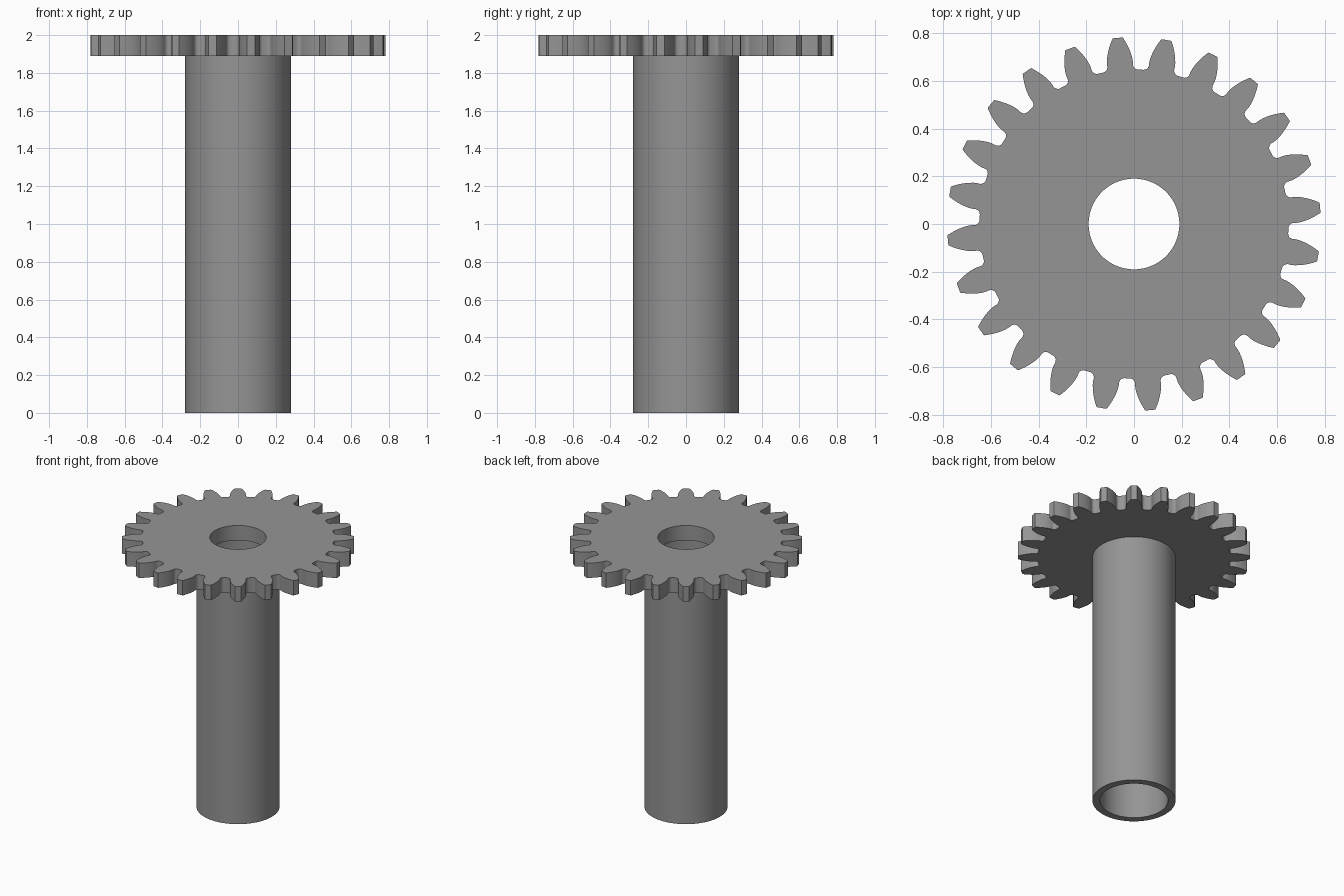
import bpy, bmesh
from math import pi, sin, cos, tan, acos, sqrt, radians

if "Cube" in bpy.data.objects:
    bpy.data.objects.remove(bpy.data.objects["Cube"])

TEETH, MODULE = 24, 0.0602
PITCH_R = MODULE * TEETH / 2
TIP_R, ROOT_R = PITCH_R + MODULE, PITCH_R - 1.25 * MODULE
BASE_R = PITCH_R * cos(radians(20))
PHASE = radians(5)
BORE_R, TUBE_R, TUBE_INNER_R = 0.19, 0.28, 0.229
PLATE_Z, TOP_Z = 1.89, 2.0

grey = bpy.data.materials.new("grey metal")
grey.diffuse_color = (0.3, 0.3, 0.3, 1)
grey.use_nodes = True
grey.node_tree.nodes["Principled BSDF"].inputs["Base Color"].default_value = grey.diffuse_color


def circle(radius, count):
    return [(radius * cos(2 * pi * i / count), radius * sin(2 * pi * i / count))
            for i in range(count)]


def involute(angle):
    return tan(angle) - angle


def half_angle(r):
    """Half the angular thickness of a tooth at radius r."""
    return pi / (2 * TEETH) + involute(radians(20)) - involute(acos(min(1, BASE_R / r)))


def half_tooth():
    """(radius, angle from tooth centre), from mid-gap up to the tip."""
    gap, fillet = pi / TEETH, 0.022
    base = half_angle(BASE_R)
    # fillet centre sits inside the gap, tangent to the flank and the root
    centre_r = ROOT_R + fillet
    centre_a = base + fillet / centre_r
    pts = [(ROOT_R, gap)]
    for i in range(6):
        t = pi / 2 * i / 5
        pts.append((centre_r - fillet * cos(t), centre_a - fillet * sin(t) / centre_r))
    for i in range(7):
        r = BASE_R + (TIP_R - BASE_R) * i / 6
        pts.append((r, half_angle(r)))
    return pts


def gear_outline():
    half = half_tooth()
    tooth = [(r, -a) for r, a in half] + [(TIP_R, 0)] + [(r, a) for r, a in half[:0:-1]]
    return [(r * cos(PHASE + a + 2 * pi * k / TEETH), r * sin(PHASE + a + 2 * pi * k / TEETH))
            for k in range(TEETH) for r, a in tooth]


def extruded(name, outlines, z0, z1):
    """Solid with the first outline outside and the others cut as holes."""
    curve = bpy.data.curves.new(name, 'CURVE')
    curve.dimensions, curve.fill_mode = '2D', 'BOTH'
    curve.extrude = (z1 - z0) / 2
    for pts in outlines:
        spline = curve.splines.new('POLY')
        spline.points.add(len(pts) - 1)
        for p, (x, y) in zip(spline.points, pts):
            p.co = (x, y, 0, 1)
        spline.use_cyclic_u = True
    obj = bpy.data.objects.new(name, curve)
    bpy.context.collection.objects.link(obj)
    bpy.ops.object.select_all(action='DESELECT')
    obj.select_set(True)
    bpy.context.view_layer.objects.active = obj
    bpy.ops.object.convert(target='MESH')
    obj = bpy.context.view_layer.objects.active
    obj.name = name
    # weld the caps to the walls and set the height
    bm = bmesh.new()
    bm.from_mesh(obj.data)
    bmesh.ops.remove_doubles(bm, verts=bm.verts, dist=1e-5)
    bmesh.ops.translate(bm, verts=bm.verts, vec=(0, 0, (z0 + z1) / 2))
    bmesh.ops.recalc_face_normals(bm, faces=bm.faces)
    bm.to_mesh(obj.data)
    bm.free()
    obj.data.materials.clear()
    obj.data.materials.append(grey)
    bpy.ops.object.shade_smooth_by_angle(angle=radians(30))
    return obj


# toothed plate with its bore
extruded("gear_plate", [gear_outline(), circle(BORE_R, 96)], PLATE_Z, TOP_Z)
# hollow shaft under the plate
extruded("hollow_shaft", [circle(TUBE_R, 96), circle(TUBE_INNER_R, 96)], 0, PLATE_Z)
